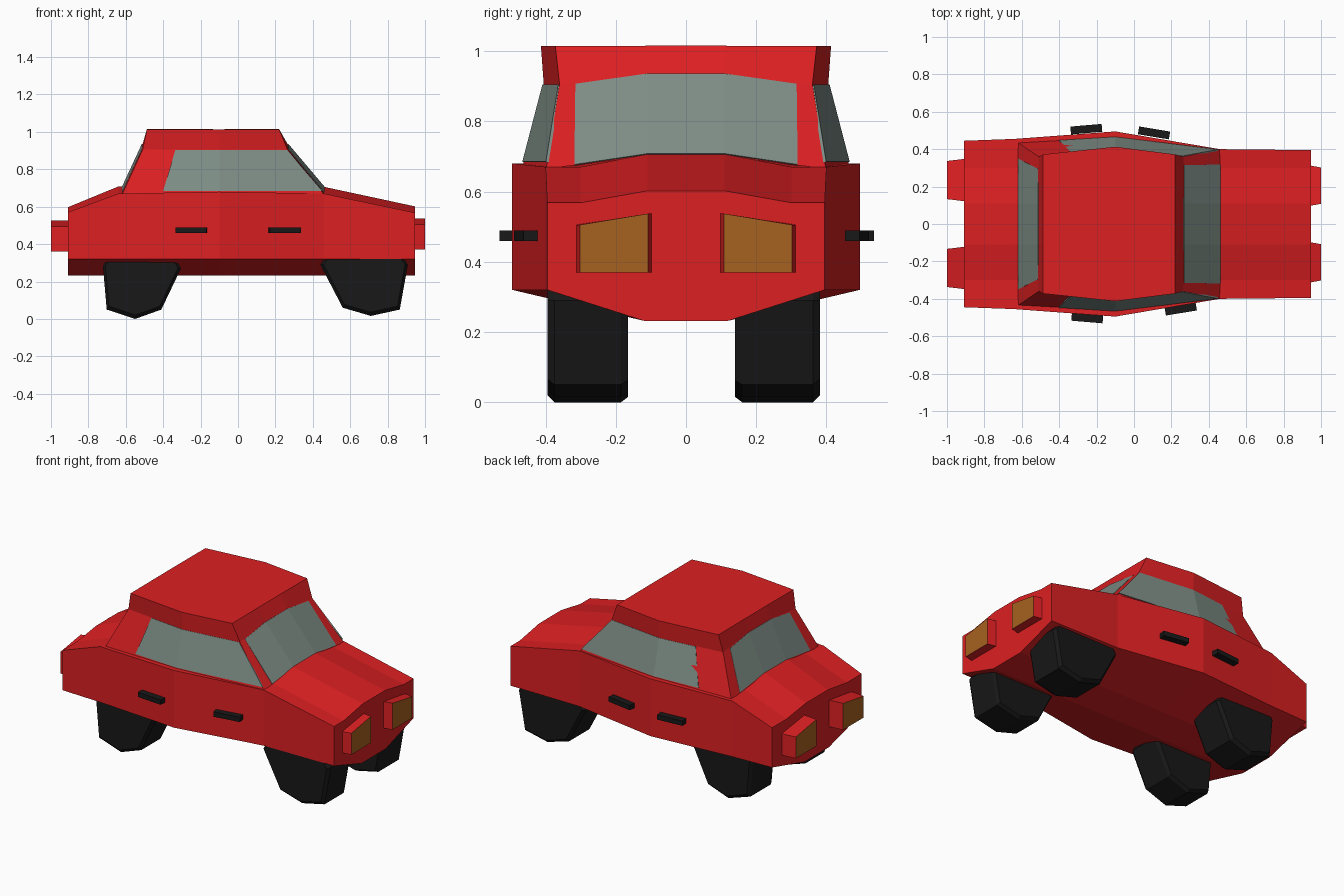
import bpy, bmesh
from math import atan2
from mathutils import Matrix, Vector

if "Cube" in bpy.data.objects:
    bpy.data.objects.remove(bpy.data.objects["Cube"])


def material(name, rgb):
    m = bpy.data.materials.new(name)
    m.diffuse_color = (*rgb, 1)
    m.use_nodes = True
    m.node_tree.nodes["Principled BSDF"].inputs["Base Color"].default_value = m.diffuse_color
    return m


RED = material("red paint", (0.72, 0.014, 0.016))
GLASS = material("glass", (0.21, 0.27, 0.24))
BLACK = material("black rubber", (0.009, 0.009, 0.009))
AMBER = material("amber lens", (0.38, 0.12, 0.014))


def finish(bm, name, *mats):
    bmesh.ops.recalc_face_normals(bm, faces=bm.faces)
    mesh = bpy.data.meshes.new(name)
    bm.to_mesh(mesh)
    bm.free()
    for m in mats:
        mesh.materials.append(m)
    ob = bpy.data.objects.new(name, mesh)
    bpy.context.collection.objects.link(ob)
    return ob


def loft(name, rings, *mats, end_mat=0):
    """Skin closed rings of equal length and cap both ends."""
    bm = bmesh.new()
    vs = [[bm.verts.new(p) for p in r] for r in rings]
    n = len(vs[0])
    for a, b in zip(vs, vs[1:]):
        for i in range(n):
            bm.faces.new((a[i], a[(i + 1) % n], b[(i + 1) % n], b[i]))
    bm.faces.new(vs[0])
    bm.faces.new(vs[-1]).material_index = end_mat
    return finish(bm, name, *mats)


def strip(name, low, high, push):
    """Glass strip between two rows of points, as a thin pane just proud of the cabin."""
    push = Vector(push)
    bm = bmesh.new()
    a = [bm.verts.new(Vector(p) + push) for p in low]
    b = [bm.verts.new(Vector(p) + push) for p in high]
    for i in range(len(a) - 1):
        bm.faces.new((a[i], a[i + 1], b[i + 1], b[i]))
    geo = bmesh.ops.extrude_face_region(bm, geom=bm.faces[:])["geom"]
    bmesh.ops.translate(bm, vec=-2 * push,
                        verts=[g for g in geo if isinstance(g, bmesh.types.BMVert)])
    finish(bm, name, GLASS)


# Lower body: cross-sections along the length (x, half width, shoulder z, crown z)
def section(x, w, zs, zc):
    half = [(0.12, 0.232), (w, 0.32), (w, zs), (0.3, zs), (0.11, zc)]
    return [(x, y, z) for y, z in half] + [(x, -y, z) for y, z in reversed(half)]


loft("body", [section(-0.91, 0.445, 0.57, 0.597),
              section(-0.64, 0.455, 0.67, 0.708),
              section(-0.1, 0.495, 0.68, 0.71),
              section(0.46, 0.40, 0.67, 0.706),
              section(0.945, 0.395, 0.568, 0.602)], RED)


# Cabin: stacked rings, pinched at window top, flaring to the roof lip
def cabin_ring(xr, yr, ym, xf, yf, z, zc):
    half = [(xr, 0.11, zc), (xr, yr, z), (-0.1, ym, z), (xf, yf, z), (xf, 0.11, zc)]
    return half + [(x, -y, z) for x, y, z in reversed(half)]


loft("cabin", [cabin_ring(-0.62, 0.435, 0.467, 0.46, 0.398, 0.665, 0.70),
               cabin_ring(-0.51, 0.36, 0.405, 0.265, 0.36, 0.905, 0.935),
               cabin_ring(-0.487, 0.372, 0.413, 0.22, 0.372, 1.014, 1.015)], RED)

# Windscreen and rear window
for name, xl, xh, yl, yh in (("windscreen", 0.458, 0.265, 0.318, 0.315),
                             ("rear_window", -0.616, -0.51, 0.35, 0.295)):
    low = [(xl, y, z) for y, z in ((-yl, 0.675), (-0.11, 0.706), (0.11, 0.706), (yl, 0.675))]
    high = [(xh, y, z) for y, z in ((-yh, 0.905), (-0.11, 0.934), (0.11, 0.934), (yh, 0.905))]
    strip(name, low, high, (0.004 if xl > 0 else -0.004, 0, 0.002))

# Side windows
for side, s in (("left", 1), ("right", -1)):
    low = [(-0.4, s * 0.444, 0.684), (-0.1, s * 0.462, 0.684), (0.45, s * 0.395, 0.684)]
    high = [(-0.335, s * 0.379, 0.903), (-0.1, s * 0.405, 0.903), (0.262, s * 0.36, 0.903)]
    strip(side + "_window", low, high, (0, s * 0.004, 0.001))

# Lamps: tapered red housings with amber end faces
for end, x0, x1, y0, y1, dz in (("head", 0.93, 1.0, 0.105, 0.305, 0.0),
                                ("tail", -0.89, -1.0, 0.13, 0.34, -0.01)):
    for side, s in (("left", 1), ("right", -1)):
        def lamp(x, g):
            return [(x, s * y, z + dz) for y, z in ((y0 - g, 0.37), (y1 + g, 0.37),
                                                    (y1 + g, 0.505), (y0 - g, 0.537))]
        loft(f"{side}_{end}lamp", [lamp(x0, 0.01), lamp(x1, -0.003)], RED, AMBER, end_mat=1)

# Door handles, turned to follow the body side
for name, x, y, slope in (("rear_left_handle", -0.255, 0.507, 0.085),
                          ("rear_right_handle", -0.25, -0.503, -0.085),
                          ("front_left_handle", 0.107, 0.487, -0.165),
                          ("front_right_handle", 0.25, -0.455, 0.165)):
    bm = bmesh.new()
    bmesh.ops.create_cube(bm, size=1, matrix=Matrix.Translation((x, y, 0.474))
                          @ Matrix.Rotation(atan2(slope, 1), 4, 'Z')
                          @ Matrix.Diagonal((0.168, 0.042, 0.03, 1)))
    finish(bm, name, BLACK)

# Wheels: chunky low-poly prisms sunk into the underside
rear = [(-0.70, 0.33), (-0.722, 0.28), (-0.702, 0.05), (-0.55, 0.0), (-0.41, 0.05),
        (-0.305, 0.27), (-0.34, 0.33)]
front = [(0.47, 0.33), (0.44, 0.29), (0.56, 0.06), (0.71, 0.016), (0.865, 0.05),
         (0.908, 0.29), (0.88, 0.33)]
for end, prof in (("front", front), ("rear", rear)):
    cx = sum(p[0] for p in prof) / len(prof)
    for side, ya, yb in (("left", 0.14, 0.382), ("right", -0.165, -0.395)):
        d = 0.02 if yb > 0 else -0.02

        def ring(y, k):
            return [(cx + (x - cx) * k, y, 0.3 + (z - 0.3) * k) for x, z in prof]
        loft(f"{end}_{side}_wheel", [ring(ya, 0.95), ring(ya + d, 1),
                                     ring(yb - d, 1), ring(yb, 0.93)], BLACK)
